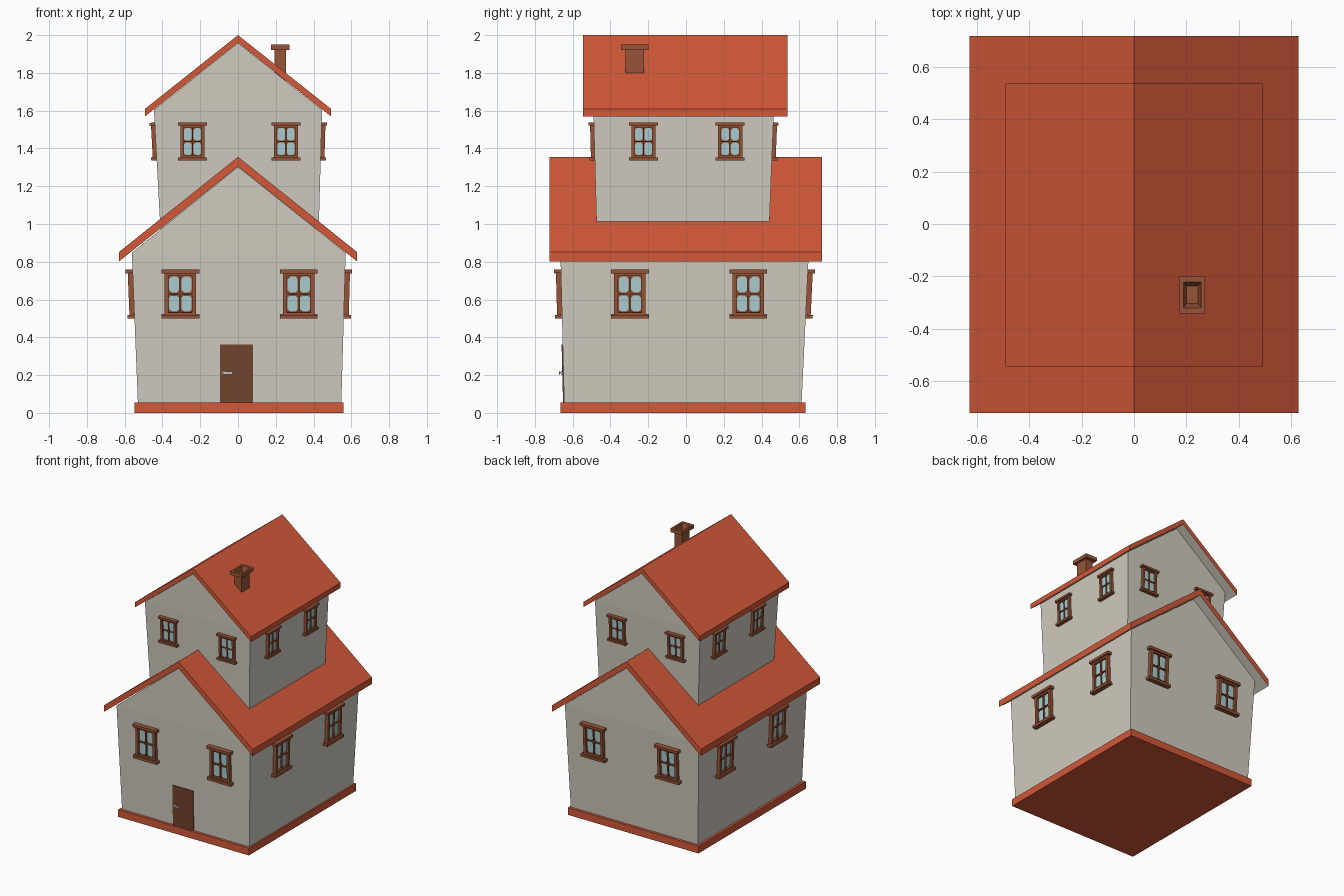
import bpy, bmesh, math
from mathutils import Matrix, Vector

if "Cube" in bpy.data.objects:
    bpy.data.objects.remove(bpy.data.objects["Cube"])


def material(name, r, g, b):
    """Flat material from an sRGB colour (0-255)."""
    lin = [((c / 255 + 0.055) / 1.055) ** 2.4 for c in (r, g, b)]
    m = bpy.data.materials.new(name)
    m.diffuse_color = (*lin, 1)
    m.use_nodes = True
    m.node_tree.nodes["Principled BSDF"].inputs["Base Color"].default_value = m.diffuse_color
    return m


ROOF = material("roof red", 210, 88, 56)
WALL = material("plaster", 208, 203, 191)
WOOD = material("window wood", 152, 84, 54)
DOOR = material("door brown", 116, 68, 46)
GLASS = material("pale glass", 170, 205, 208)
METAL = material("pale metal", 200, 198, 192)


def finish(name, bm, *mats):
    bmesh.ops.recalc_face_normals(bm, faces=bm.faces)
    me = bpy.data.meshes.new(name)
    bm.to_mesh(me)
    bm.free()
    for m in mats:
        me.materials.append(m)
    ob = bpy.data.objects.new(name, me)
    bpy.context.collection.objects.link(ob)
    return ob


def prism(bm, pts, w0, w1, mat=0):
    """Extrude a flat outline (u, v) from depth w0 to w1."""
    a = [bm.verts.new((u, v, w0)) for u, v in pts]
    b = [bm.verts.new((u, v, w1)) for u, v in pts]
    faces = [bm.faces.new(a), bm.faces.new(b)]
    for i in range(len(a)):
        j = (i + 1) % len(a)
        faces.append(bm.faces.new((a[i], a[j], b[j], b[i])))
    for f in faces:
        f.material_index = mat


def box(bm, u0, u1, v0, v1, w0, w1, mat=0):
    prism(bm, [(u0, v0), (u1, v0), (u1, v1), (u0, v1)], w0, w1, mat)


def loft(bm, rects):
    """Join a stack of rectangles (x0, x1, y0, y1, z) and cap both ends."""
    rings = [[bm.verts.new(p) for p in ((a, c, z), (b, c, z), (b, d, z), (a, d, z))]
             for a, b, c, d, z in rects]
    for lo, hi in zip(rings, rings[1:]):
        for i in range(4):
            j = (i + 1) % 4
            bm.faces.new((lo[i], lo[j], hi[j], hi[i]))
    return rings


# Plinth
bm = bmesh.new()
box(bm, -0.548, 0.558, -0.665, 0.632, 0, 0.055)
finish("base", bm, ROOF)


def house_walls(name, lo, hi, ridge):
    """Walls that lean outward, topped by gables."""
    bm = bmesh.new()
    bottom, top = loft(bm, [lo, hi])
    bm.faces.new(bottom)
    front = bm.verts.new((0, hi[2], ridge))
    back = bm.verts.new((0, hi[3], ridge))
    bm.faces.new((top[0], top[1], front))
    bm.faces.new((top[2], top[3], back))
    bm.faces.new((top[1], top[2], back, front))
    bm.faces.new((top[3], top[0], front, back))
    finish(name, bm, WALL)


def gable_roof(name, half, y0, y1, eave, ridge, thick):
    bm = bmesh.new()
    pts = [(-half, eave), (-half, eave + thick), (0, ridge), (half, eave + thick),
           (half, eave), (0, ridge - thick)]
    prism(bm, pts, -y1, -y0)
    bm.transform(Matrix.Rotation(math.pi / 2, 4, 'X'))
    bmesh.ops.recalc_face_normals(bm, faces=bm.faces)
    for f in bm.faces:               # plastered underside
        f.normal_update()
        f.material_index = 1 if f.normal.z < -0.3 else 0
    finish(name, bm, ROOF, WALL)


LOW = ((-0.53, 0.547, -0.645, 0.612, 0.055), (-0.562, 0.57, -0.665, 0.65, 0.848))
UP = ((-0.41, 0.427, -0.473, 0.44, 0.96), (-0.445, 0.445, -0.49, 0.465, 1.604))
house_walls("lower_walls", *LOW, 1.303)
house_walls("upper_walls", *UP, 1.958)
gable_roof("lower_roof", 0.63, -0.722, 0.72, 0.802, 1.355, 0.05)
gable_roof("upper_roof", 0.492, -0.545, 0.538, 1.57, 2.0, 0.04)


def wall_frame(side, walls, along, z):
    """Matrix at a point on a leaning wall: u across, v up the wall, w outward."""
    lo, hi = walls
    i = {"left": 0, "right": 1, "front": 2, "back": 3}[side]
    t = (z - lo[4]) / (hi[4] - lo[4])
    d = lo[i] + (hi[i] - lo[i]) * t
    slope = (hi[i] - lo[i]) / (hi[4] - lo[4])
    if i < 2:
        pos, up = Vector((d, along, z)), Vector((slope, 0, 1))
        u = Vector((0, 1 if i == 1 else -1, 0))
    else:
        pos, up = Vector((along, d, z)), Vector((0, slope, 1))
        u = Vector((1 if i == 2 else -1, 0, 0))
    up.normalize()
    m = Matrix((u, up, u.cross(up))).transposed().to_4x4()
    m.translation = pos
    return m


def window(name, m, scale):
    bm = bmesh.new()
    # sill, lintel and side posts
    box(bm, -0.1, 0.1, -0.13, -0.11, -0.005, 0.037)
    box(bm, -0.1, 0.1, 0.11, 0.13, -0.005, 0.037)
    for s in (-1, 1):
        box(bm, min(s * 0.083, s * 0.062), max(s * 0.083, s * 0.062), -0.11, 0.11, -0.005, 0.026)
        box(bm, -0.062, 0.062, min(s * 0.11, s * 0.097), max(s * 0.11, s * 0.097), -0.005, 0.024)
    # backing board and glazing bars
    box(bm, -0.062, 0.062, -0.097, 0.097, -0.005, 0.008)
    box(bm, -0.004, 0.004, -0.097, 0.097, 0.008, 0.02)
    box(bm, -0.062, 0.062, -0.004, 0.004, 0.008, 0.02)
    # four panes with clipped corners
    a, b, c = 0.026, 0.043, 0.013
    octagon = [(-a + c, -b), (a - c, -b), (a, -b + c), (a, b - c),
               (a - c, b), (-a + c, b), (-a, b - c), (-a, -b + c)]
    for pu in (-0.033, 0.033):
        for pv in (-0.05, 0.05):
            prism(bm, [(pu + x, pv + y) for x, y in octagon], 0.006, 0.012, 1)
    bm.transform(m @ Matrix.Scale(scale, 4))
    finish(name, bm, WOOD, GLASS)


# Two windows on every wall of both storeys
for storey, walls, z, scale, xs, ys in (
        ("lower", LOW, 0.63, 1.0, (-0.305, 0.322), (-0.297, 0.33)),
        ("upper", UP, 1.437, 0.77, (-0.24, 0.254), (-0.225, 0.234))):
    for side in ("front", "back", "left", "right"):
        for n, along in enumerate(xs if side in ("front", "back") else ys):
            window(f"{storey}_{side}_window_{n + 1}",
                   wall_frame(side, walls, along, z), scale)

# Door and handle
m = wall_frame("front", LOW, -0.008, 0.208)
bm = bmesh.new()
box(bm, -0.087, 0.087, -0.153, 0.153, -0.005, 0.006)
bm.transform(m)
finish("door", bm, DOOR)
bm = bmesh.new()
box(bm, -0.074, -0.06, -0.005, 0.014, 0.004, 0.012)
box(bm, -0.072, -0.062, 0.0, 0.01, 0.01, 0.022)
box(bm, -0.072, -0.022, -0.003, 0.012, 0.017, 0.024)
bm.transform(m)
finish("door_handle", bm, METAL)

# Hollow chimney with a projecting cap
bm = bmesh.new()
cx, cy = 0.223, -0.271
rings = loft(bm, [(cx - a, cx + a, cy - b, cy + b, z) for a, b, z in (
    (0.031, 0.048, 1.74), (0.031, 0.048, 1.922), (0.049, 0.072, 1.922),
    (0.049, 0.072, 1.95), (0.034, 0.05, 1.95), (0.022, 0.033, 1.90))])
bm.faces.new(rings[0])
bm.faces.new(rings[-1])
finish("chimney", bm, WOOD)
